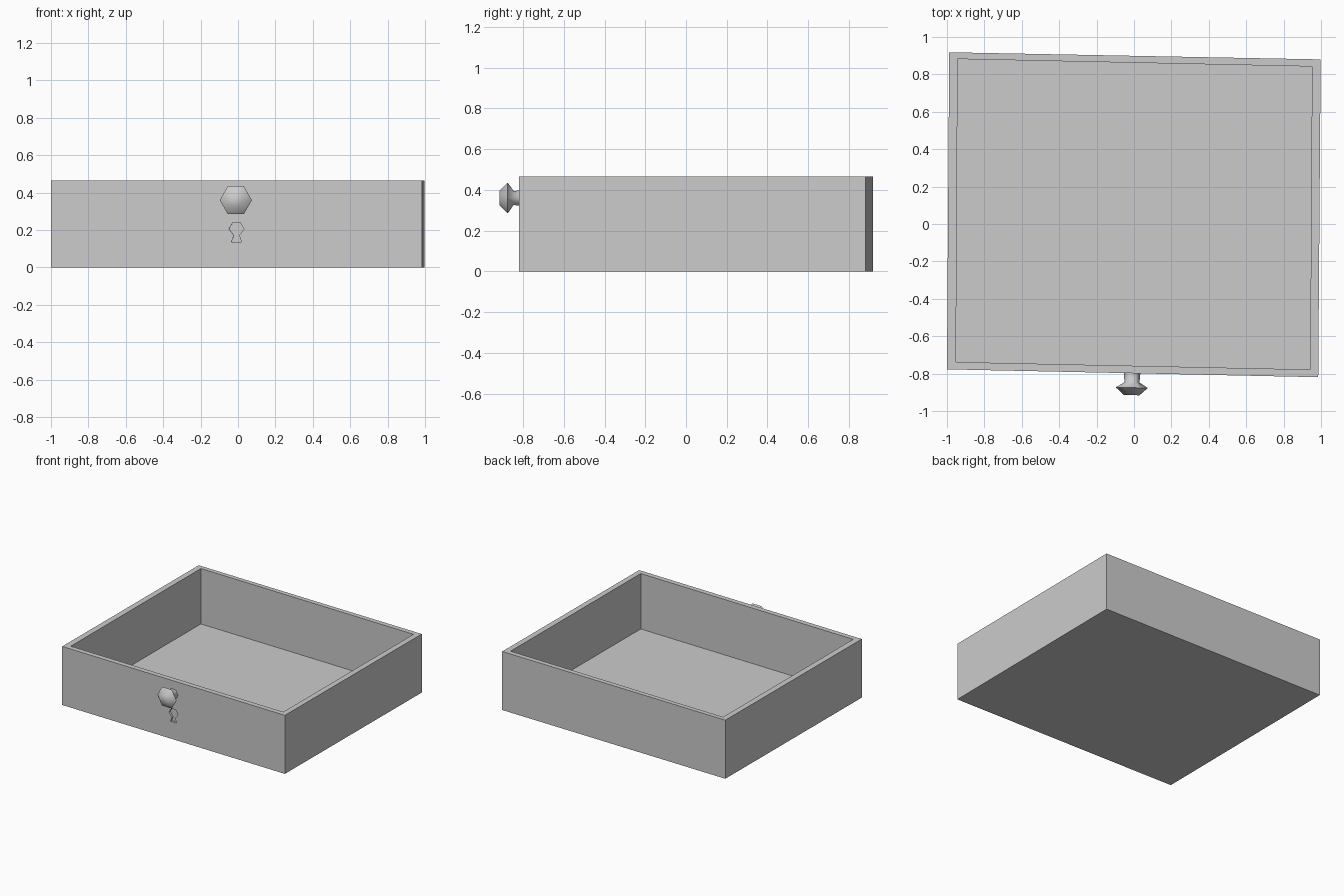
import bpy, bmesh
from math import cos, sin, pi, radians

if "Cube" in bpy.data.objects:
    bpy.data.objects.remove(bpy.data.objects["Cube"])

HEIGHT, FLOOR = 0.465, 0.025
TILT = radians(-1.2)   # the drawer sits slightly askew
FRONT_Y = -0.797       # front face at x = 0


def add_object(name, bm):
    bmesh.ops.recalc_face_normals(bm, faces=bm.faces)
    mesh = bpy.data.meshes.new(name)
    bm.to_mesh(mesh)
    bm.free()
    ob = bpy.data.objects.new(name, mesh)
    bpy.context.collection.objects.link(ob)
    return ob


def loft(name, rings):
    """Bridge successive rings of points and cap both ends."""
    bm = bmesh.new()
    loops = [[bm.verts.new(p) for p in ring] for ring in rings]
    n = len(loops[0])
    for a, b in zip(loops, loops[1:]):
        for i in range(n):
            j = (i + 1) % n
            bm.faces.new((a[i], a[j], b[j], b[i]))
    bm.faces.new(loops[0])
    bm.faces.new(loops[-1])
    return add_object(name, bm)


# open tray: outer shell, rim, inner walls and floor
outer = [(-1.0, -0.777), (0.985, -0.819), (0.998, 0.88), (-0.988, 0.918)]
inner = [(-0.952, -0.738), (0.942, -0.778), (0.952, 0.842), (-0.943, 0.882)]
drawer = loft("drawer_box", [[(x, y, z) for x, y in pts] for pts, z in
                             ((outer, 0), (outer, HEIGHT), (inner, HEIGHT), (inner, FLOOR))])

# keyhole recess: flat-topped hexagon over a flared slot
bm = bmesh.new()
R, KZ = 0.04, 0.206
half = [(R / 2, R * 0.866), (R, 0), (0.014, -R * 0.866), (0.027, -0.07)]
outline = half + [(-x, z) for x, z in reversed(half)]
face = bm.faces.new([bm.verts.new((x, -0.03, z)) for x, z in outline])
ext = bmesh.ops.extrude_face_region(bm, geom=[face])
bmesh.ops.translate(bm, vec=(0, 0.045, 0),
                    verts=[v for v in ext["geom"] if isinstance(v, bmesh.types.BMVert)])
cutter = add_object("keyhole_cutter", bm)
cutter.location = (-0.008, FRONT_Y, KZ)
cutter.rotation_euler.z = TILT
cutter.hide_render = True
cutter.hide_viewport = True
cutter.display_type = 'WIRE'
cut = drawer.modifiers.new("keyhole", 'BOOLEAN')
cut.operation = 'DIFFERENCE'
cut.solver = 'EXACT'
cut.object = cutter

# six-sided turned knob: (distance along axis, radius)
profile = [(0.01, 0.045), (-0.05, 0.04), (-0.078, 0.086), (-0.118, 0.042)]
knob = loft("knob", [[(r * cos(i * pi / 3), y, r * sin(i * pi / 3)) for i in range(6)]
                     for y, r in profile])
knob.location = (-0.01, FRONT_Y, 0.36)
knob.rotation_euler.z = TILT
bpy.context.view_layer.objects.active = knob
knob.select_set(True)
bpy.ops.object.shade_smooth_by_angle(angle=radians(62))
